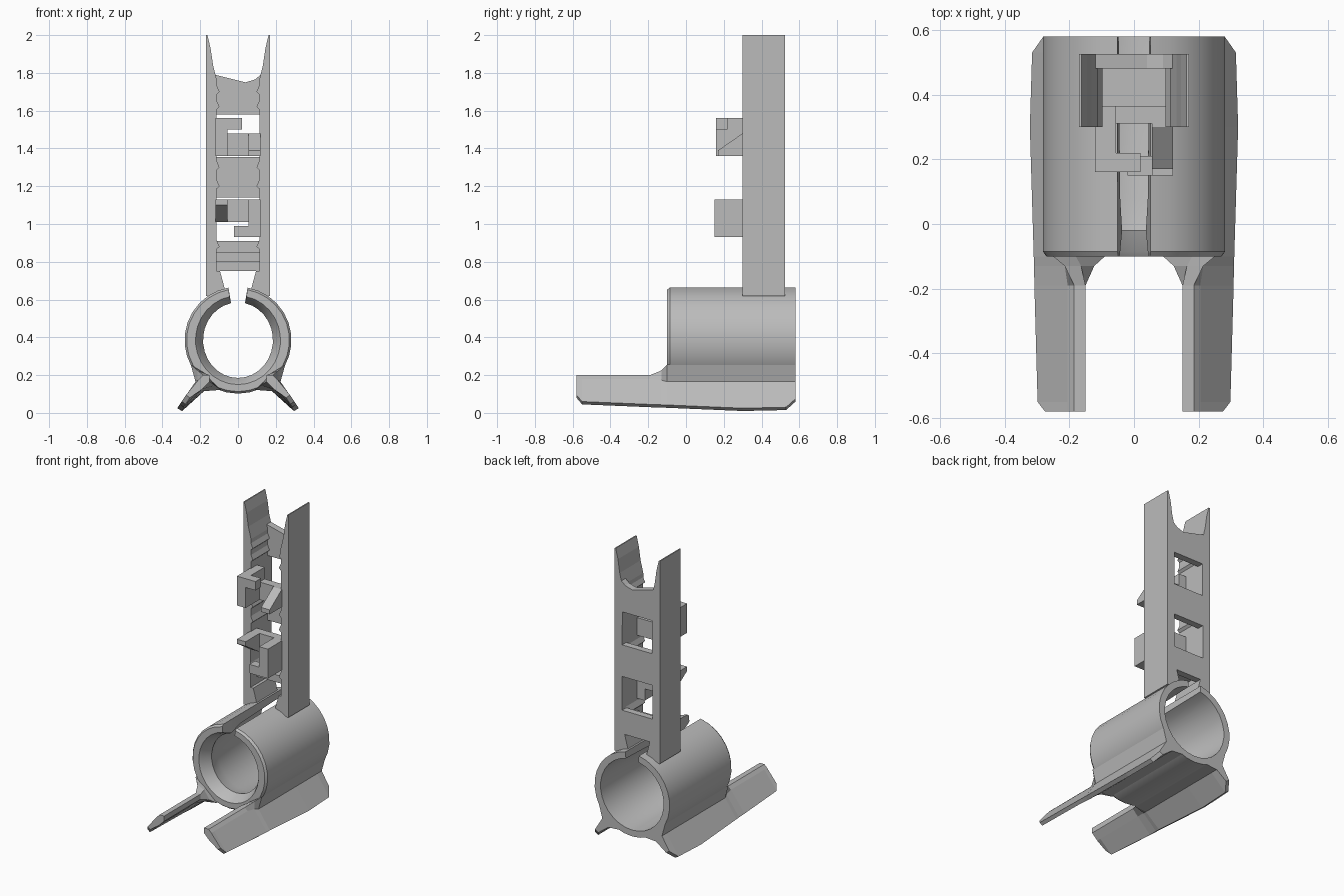
import bpy, bmesh, math

cube = bpy.data.objects.get("Cube")
if cube:
    bpy.data.objects.remove(cube, do_unlink=True)

grey = bpy.data.materials.new("plain_grey")
grey.use_nodes = True
grey.diffuse_color = (0.5, 0.5, 0.5, 1)
grey.node_tree.nodes["Principled BSDF"].inputs["Base Color"].default_value = (0.5, 0.5, 0.5, 1)


def loft(name, sections, smooth=False):
    """Skin equal-length closed loops of 3D points and cap both ends."""
    bm = bmesh.new()
    rings = [[bm.verts.new(p) for p in s] for s in sections]
    n = len(rings[0])
    for a, b in zip(rings, rings[1:]):
        for i in range(n):
            j = (i + 1) % n
            bm.faces.new((a[i], a[j], b[j], b[i]))
    bm.faces.new(rings[0])
    bm.faces.new(rings[-1])
    bmesh.ops.recalc_face_normals(bm, faces=bm.faces)
    mesh = bpy.data.meshes.new(name)
    bm.to_mesh(mesh)
    bm.free()
    mesh.materials.append(grey)
    obj = bpy.data.objects.new(name, mesh)
    bpy.context.collection.objects.link(obj)
    if smooth:
        bpy.ops.object.select_all(action='DESELECT')
        obj.select_set(True)
        bpy.context.view_layer.objects.active = obj
        bpy.ops.object.shade_smooth_by_angle(angle=math.radians(30))
    return obj


def prism_y(name, profile, y0, y1):
    return loft(name, [[(x, y, z) for x, z in profile] for y in (y0, y1)])


def prism_x(name, profile, x0, x1):
    return loft(name, [[(x, y, z) for y, z in profile] for x in (x0, x1)])


def box(name, x0, x1, y0, y1, z0, z1):
    return prism_y(name, [(x0, z0), (x1, z0), (x1, z1), (x0, z1)], y0, y1)


# Split tube clip, open along the top, with a narrowed mouth inside
CENTRE = 0.385
STEPS = 28


def arc(y, rx, rz, gap):
    pts = []
    for i in range(STEPS + 1):
        a = gap + (2 * math.pi - 2 * gap) * i / STEPS
        pts.append((rx * math.sin(a), y, CENTRE + rz * math.cos(a)))
    return pts


tube = []
for y, outer, inx, inz in ((-0.10, 0.272, 0.225, 0.235), (-0.085, 0.283, 0.215, 0.225),
                           (-0.02, 0.283, 0.185, 0.2), (0.08, 0.283, 0.215, 0.225),
                           (0.58, 0.283, 0.238, 0.24)):
    tube.append(arc(y, outer, outer, 0.18) + arc(y, inx, inz, 0.2)[::-1])
loft("split_tube", tube, True)

for side, s in (("left", 1), ("right", -1)):
    # Splayed foot: thin blade in front, flaring into the tube behind
    foot = []
    for y, tx, tz, flare in ((-0.58, 0.275, 0.08, 0), (-0.55, 0.298, 0.045, 0),
                             (-0.19, 0.308, 0.03, 0), (-0.13, 0.309, 0.028, 0.45),
                             (-0.10, 0.31, 0.027, 1), (0.3, 0.322, 0.01, 1),
                             (0.53, 0.315, 0.015, 1), (0.58, 0.28, 0.06, 1)):
        blade = [(0.185, 0.20), (0.205, 0.18), (tx, tz + 0.015), (tx - 0.02, tz),
                 (0.19, 0.125), (0.15, 0.165), (0.15, 0.20)]
        root = [(0.25, 0.255), (0.225, 0.165), (tx, tz + 0.015), (tx - 0.025, tz),
                (0.18, 0.115), (0.09, 0.122), (0.18, 0.205)]
        foot.append([(s * (a[0] + (b[0] - a[0]) * flare), y, a[1] + (b[1] - a[1]) * flare)
                     for a, b in zip(blade, root)])
    loft(side + "_foot", foot)

    # Upright rail with a tapered top and a gusset at the base
    rail = [(0.17, 0.62), (0.17, 2.0), (0.162, 2.0), (0.145, 1.93), (0.132, 1.84),
            (0.112, 1.76), (0.115, 0.75), (0.095, 0.75), (0.06, 0.62)]
    prism_y(side + "_rail", [(s * x, z) for x, z in rail], 0.30, 0.525)

    # Small sawtooth catches on the inner rail faces
    for i, z in enumerate((1.60, 1.68, 1.18, 1.28, 0.86)):
        tooth = [(0.12, z), (0.098, z + 0.02), (0.12, z + 0.07)]
        prism_y(f"{side}_catch_{i}", [(s * x, zz) for x, zz in tooth], 0.30, 0.49)

# Back web between the rails, leaving two windows
box("lower_web", -0.12, 0.12, 0.48, 0.525, 0.75, 0.91)
box("middle_web", -0.12, 0.12, 0.48, 0.525, 1.14, 1.355)
prism_y("upper_web", [(-0.12, 1.58), (0.12, 1.58), (0.12, 1.79), (0.09, 1.765),
                      (0.04, 1.75), (-0.12, 1.79)], 0.48, 0.525)
box("lower_ledge", -0.12, 0.12, 0.365, 0.50, 0.80, 0.85)

# Two hooks; the lower one is the upper one turned half round
for name, s, mid, front in (("upper", 1, 1.46, 0.16), ("lower", -1, 1.03, 0.15)):
    def at(dz):
        return mid + s * dz

    box(name + "_hook_arm", -s * 0.12, -s * 0.055, front, 0.365, at(-0.1), at(0.1))
    box(name + "_hook_finger", -s * 0.06, s * 0.02, front, front + 0.06, at(0.04), at(0.1))
    box(name + "_cross_bar", -0.12, 0.12, 0.31, 0.365, at(-0.1), at(0.02))
    wedge = [(front + 0.01, at(-0.1)), (0.365, at(-0.1)), (0.365, at(0.02)),
             (0.30, at(0.02)), (front + 0.01, at(-0.07))]
    prism_x(name + "_wedge", wedge, s * 0.055, s * 0.12)
